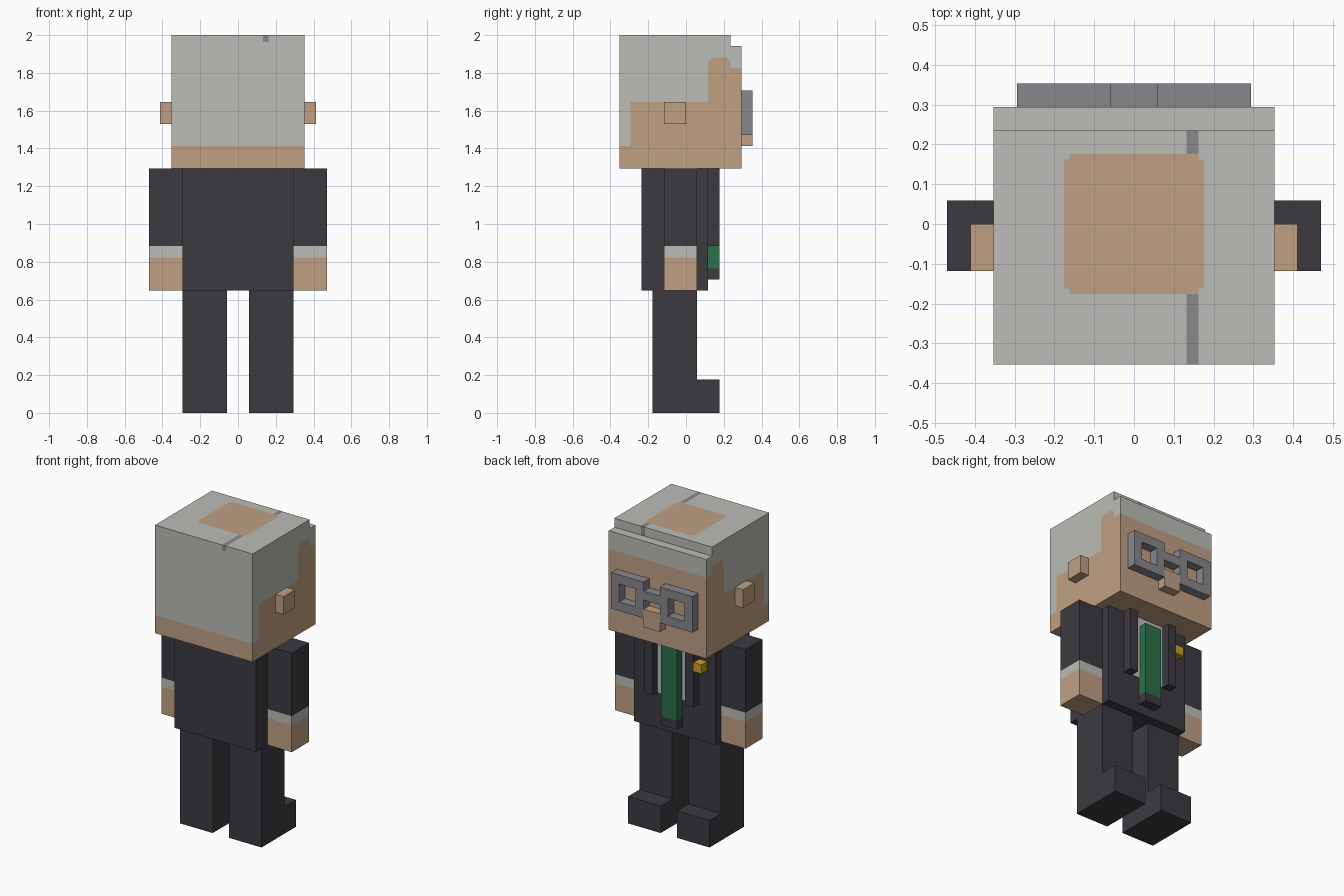
import bpy
import bmesh
from mathutils import Vector

U = 2 / 34  # one block of the figure's grid

cube = bpy.data.objects.get("Cube")
if cube:
    bpy.data.objects.remove(cube, do_unlink=True)


def srgb(*rgb):
    def lin(c):
        c /= 255
        return c / 12.92 if c <= 0.04045 else ((c + 0.055) / 1.055) ** 2.4
    return tuple(lin(c) for c in rgb) + (1.0,)


def material(name, colour):
    mat = bpy.data.materials.new(name)
    mat.use_nodes = True
    mat.diffuse_color = colour
    bsdf = next(n for n in mat.node_tree.nodes if n.type == "BSDF_PRINCIPLED")
    bsdf.inputs["Base Color"].default_value = colour
    return mat


skin = material("skin", srgb(192, 160, 132))
pale = material("pale_grey", srgb(188, 189, 183))
dark = material("dark_suit", srgb(60, 58, 64))
grey = material("mid_grey", srgb(136, 135, 140))
green = material("tie_green", srgb(44, 112, 74))
gold = material("gold", srgb(203, 157, 32))


def prism(bm, points, offset):
    """Face from points, pushed along offset into a solid."""
    face = bm.faces.new([bm.verts.new(p) for p in points])
    thicken(bm, [face], offset)


def thicken(bm, faces, offset):
    out = bmesh.ops.extrude_face_region(bm, geom=faces, use_keep_orig=True)
    verts = [v for v in out["geom"] if isinstance(v, bmesh.types.BMVert)]
    bmesh.ops.translate(bm, verts=verts, vec=offset)
    bmesh.ops.recalc_face_normals(bm, faces=bm.faces[:])


def cut(bm, axis, levels):
    """Slice every face at the given levels along one axis."""
    normal = Vector([float(i == "xyz".index(axis)) for i in range(3)])
    for level in levels:
        geom = bm.verts[:] + bm.edges[:] + bm.faces[:]
        bmesh.ops.bisect_plane(bm, geom=geom, dist=1e-5,
                               plane_co=normal * level, plane_no=normal)


def finish(bm, name, mats, rule=None):
    if rule:
        bm.normal_update()
        for f in bm.faces:
            f.material_index = mats.index(rule(f.calc_center_median(), f.normal))
    bmesh.ops.scale(bm, verts=bm.verts[:], vec=(U, U, U))
    mesh = bpy.data.meshes.new(name)
    bm.to_mesh(mesh)
    bm.free()
    for mat in mats:
        mesh.materials.append(mat)
    obj = bpy.data.objects.new(name, mesh)
    bpy.context.collection.objects.link(obj)
    return obj


def box(name, x, y, z, mats, cuts=(), rule=None):
    bm = bmesh.new()
    base = [(x[0], y[0], z[0]), (x[1], y[0], z[0]),
            (x[1], y[1], z[0]), (x[0], y[1], z[0])]
    prism(bm, base, (0, 0, z[1] - z[0]))
    cut(bm, "z", cuts)
    return finish(bm, name, mats, rule)


def span(x, side):
    return sorted(side * v for v in x)


# Head: block with a one-step fringe, painted with hair, bald spot and parting
def head_paint(c, n):
    if n.z > 0.5:
        ax, ay = abs(c.x), abs(c.y)
        if ax < 3 and ay < 3 and not (ax > 2.75 and ay > 2.75):
            return skin
        parting = 2.25 < c.x < 2.75 and c.z > 33.5 and ay > 3
        return grey if parting else pale
    if n.z < -0.5:
        return skin
    if abs(n.y) > 0.5:
        if 2.25 < c.x < 2.75 and c.z > (33.4 if n.y < 0 else 33):
            return grey
        return skin if c.z < (24 if n.y < 0 else 31) else pale
    # Sides: jaw, cheek and a raised temple with clipped corners
    temple = 2 < c.y < 4 and c.z < 32
    clipped = c.z > 31.75 and not 2.25 < c.y < 3.75
    low = c.z < 24 or (c.y > -5 and c.z < 28) or (c.y > 4 and c.z < 31)
    return skin if low or (temple and not clipped) else pale


bm = bmesh.new()
outline = [(-6, 22), (5, 22), (5, 33), (4, 33), (4, 34), (-6, 34)]
prism(bm, [(-6, y, z) for y, z in outline], (12, 0, 0))
cut(bm, "y", (4, 3.75, 3, 2.75, 2.25, 2, -2.75, -3, -5))
cut(bm, "z", (24, 28, 31, 31.75, 32, 33, 33.4))
cut(bm, "x", (-3, -2.75, 2.25, 2.75, 3))
finish(bm, "head", [skin, pale, grey], head_paint)

box("nose", (-1, 1), (5, 6), (24, 26), [skin])

# Glasses: a sheet with cells removed, then thickened
bm = bmesh.new()
bm.faces.new([bm.verts.new(p) for p in
              ((-5, 5, 25), (5, 5, 25), (5, 5, 29), (-5, 5, 29))])
cut(bm, "x", (-4, -2, -1, 1, 2, 4))
cut(bm, "z", (26, 27, 28))
holes = []
for f in bm.faces:
    c = f.calc_center_median()
    lens = 2 < abs(c.x) < 4 and 26 < c.z < 28
    gap = abs(c.x) < 1 and not 27 < c.z < 28
    if lens or gap:
        holes.append(f)
bmesh.ops.delete(bm, geom=holes, context="FACES")
thicken(bm, bm.faces[:], (0, 1, 0))
finish(bm, "glasses", [grey])

# Body, shirt front and tie
box("jacket", (-5, 5), (-4, 2), (11, 22), [dark])
box("shirt_front", (-2, 2), (2, 2.1), (15, 22), [pale])
box("tie", (-1, 1), (2, 3), (12, 21), [green, dark], (13,),
    lambda c, n: dark if c.z < 13 else green)
box("lapel_badge", (-4, -3), (2, 3), (19, 20), [gold])


# Sleeve, cuff and hand share one arm block
def arm_paint(c, n):
    return skin if c.z < 14 else pale if c.z < 15 else dark


for label, side in (("left", 1), ("right", -1)):
    box(label + "_ear", span((6, 7), side), (-2, 0), (26, 28), [skin])
    box(label + "_lapel", span((2, 3), side), (2, 3), (15, 22), [dark])
    box(label + "_arm", span((5, 8), side), (-2, 1), (11, 22),
        [dark, pale, skin], (14, 15), arm_paint)
    # Leg and shoe as one stepped profile
    bm = bmesh.new()
    profile = [(-3, 0), (3, 0), (3, 3), (1, 3), (1, 11), (-3, 11)]
    prism(bm, [(side, y, z) for y, z in profile], (side * 4, 0, 0))
    rename = label + "_leg"
    finish(bm, rename, [dark])
